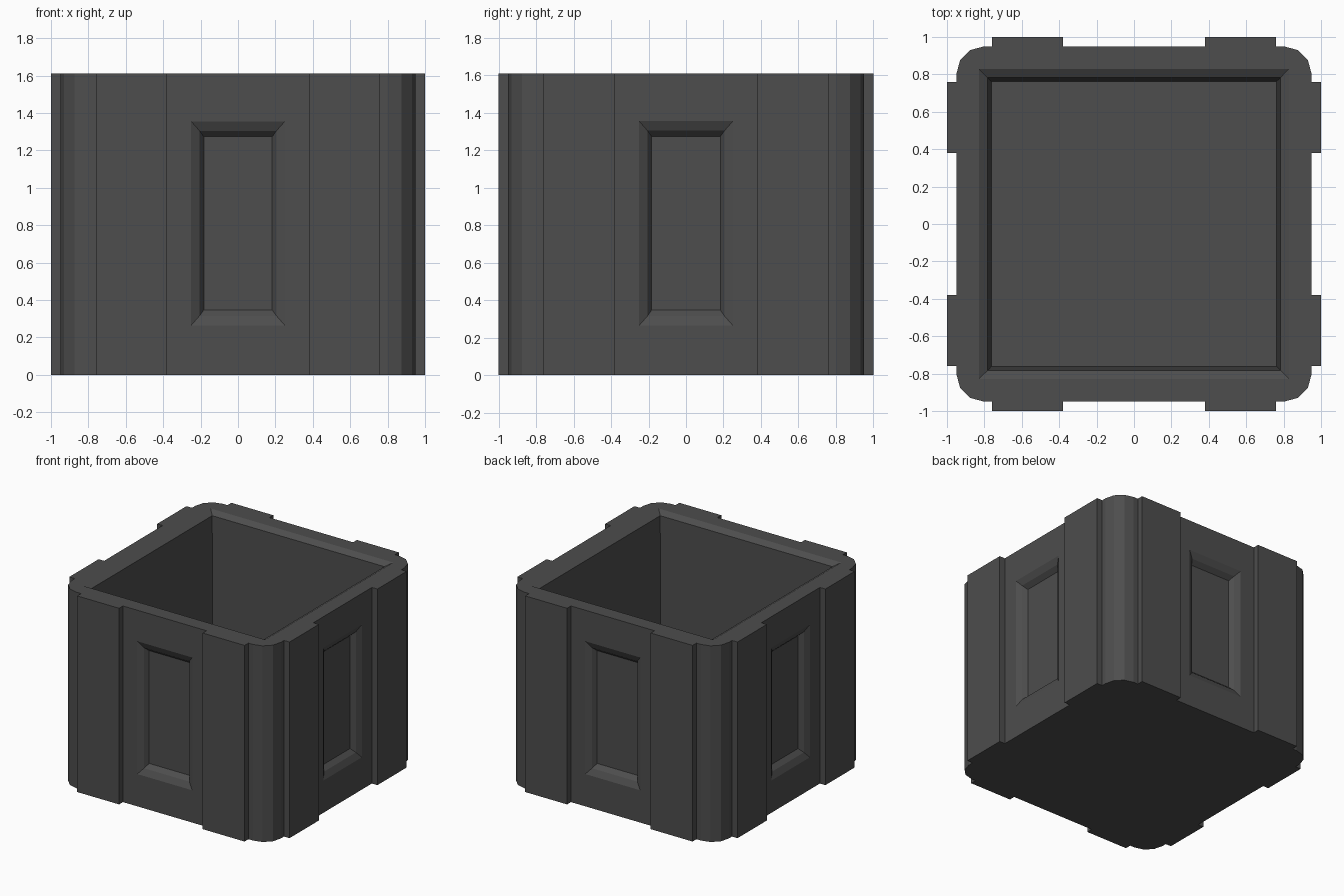
import bpy
import bmesh
from mathutils import Matrix, Vector

default = bpy.data.objects.get("Cube")
if default:
    bpy.data.objects.remove(default, do_unlink=True)

HEIGHT = 1.61
WALL = 0.95      # distance of the main walls from the centre
FLOOR = 0.12     # height of the inner floor

mat = bpy.data.materials.new("dark grey")
mat.use_nodes = True
colour = (0.075, 0.075, 0.075, 1)
mat.diffuse_color = colour
mat.node_tree.nodes["Principled BSDF"].inputs["Base Color"].default_value = colour

bm = bmesh.new()


def rect(centre, u, v, half_u, half_v):
    """Four corners of a rectangle, counterclockwise about u x v."""
    return [bm.verts.new(centre + u * a * half_u + v * b * half_v)
            for a, b in ((-1, -1), (1, -1), (1, 1), (-1, 1))]


def nest(rings):
    """Join successive rectangles and close the last one."""
    for a, b in zip(rings, rings[1:]):
        for i in range(4):
            j = (i + 1) % 4
            bm.faces.new((a[i], a[j], b[j], b[i]))
    bm.faces.new(rings[-1])


# Outline of one side with two raised pads and a faceted corner
side = [(-0.875, -0.93), (-0.8, -WALL), (-0.76, -WALL), (-0.76, -1),
        (-0.38, -1), (-0.38, -WALL), (0.38, -WALL), (0.38, -1),
        (0.76, -1), (0.76, -WALL), (0.8, -WALL), (0.875, -0.93)]
turns = [Matrix.Rotation(k * 1.5707963, 3, "Z") for k in range(4)]
outline = [t @ Vector((x, y, 0)) for t in turns for x, y in side]
n, count = len(side), len(outline)
low = [bm.verts.new(p) for p in outline]
high = [bm.verts.new(p + Vector((0, 0, HEIGHT))) for p in outline]
bm.faces.new(low[::-1])

# Outer walls, each with a recessed panel in its middle section
for i in range(count):
    j = (i + 1) % count
    if i % n != 5:
        bm.faces.new((low[i], low[j], high[j], high[i]))
        continue
    t = turns[i // n]
    u, v, inward = t @ Vector((1, 0, 0)), Vector((0, 0, 1)), t @ Vector((0, 1, 0))
    middle = inward * -WALL + v * 0.81
    rings = [[low[i], low[j], high[j], high[i]]]
    for half_u, half_v, depth in ((0.25, 0.545, 0), (0.206, 0.495, 0.024),
                                  (0.183, 0.463, 0.06)):
        rings.append(rect(middle + inward * depth, u, v, half_u, half_v))
    nest(rings)

# Open cavity with a chamfered rim and slightly tapered walls
x_axis, y_axis = Vector((1, 0, 0)), Vector((0, 1, 0))
cavity = [rect(Vector((0, 0, z)), x_axis, y_axis, half, half)
          for half, z in ((0.83, HEIGHT), (0.782, HEIGHT - 0.028), (0.763, FLOOR))]
nest(cavity)

# Flat top rim, one piece per side
for k in range(4):
    edge = [high[(k * n + i) % count] for i in range(n + 1)]
    bm.faces.new(edge + [cavity[0][(k + 1) % 4], cavity[0][k]])

bmesh.ops.recalc_face_normals(bm, faces=bm.faces)
mesh = bpy.data.meshes.new("planter_box")
bm.to_mesh(mesh)
bm.free()
mesh.materials.append(mat)
box = bpy.data.objects.new("planter_box", mesh)
bpy.context.collection.objects.link(box)
